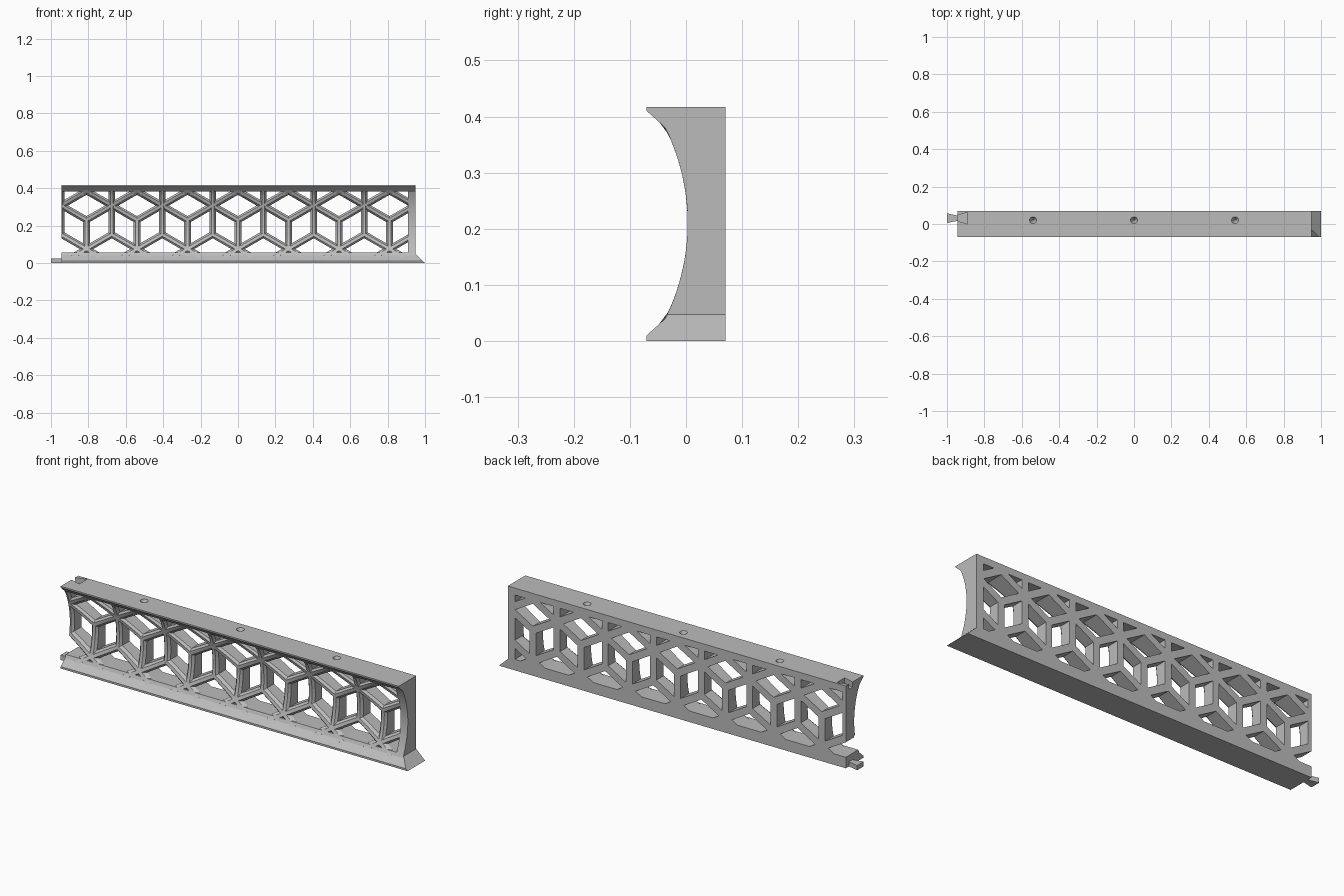
import bpy, bmesh, math
from mathutils import Vector

cube = bpy.data.objects.get("Cube")
if cube:
    bpy.data.objects.remove(cube, do_unlink=True)

grey = bpy.data.materials.new("plain grey")
grey.use_nodes = True
GREY = (0.5, 0.5, 0.5, 1)
grey.diffuse_color = GREY
grey.node_tree.nodes["Principled BSDF"].inputs["Base Color"].default_value = GREY

BACK, TOP, LEFT, RIGHT = 0.07, 0.417, -0.945, 0.95
LOW, HIGH, MID, RADIUS = 0.04, 0.38, 0.21, 0.381


def front(z):
    """Depth of the hollowed front face at height z."""
    dz = min(abs(z - MID), HIGH - MID)
    arc = 0.003 - RADIUS + math.sqrt(RADIUS ** 2 - dz ** 2)
    lip = max(0, abs(z - MID) - dz)
    return max(-BACK, arc - 1.1 * lip)


def finish(name, bm):
    bmesh.ops.recalc_face_normals(bm, faces=bm.faces)
    mesh = bpy.data.meshes.new(name)
    bm.to_mesh(mesh)
    bm.free()
    mesh.materials.append(grey)
    ob = bpy.data.objects.new(name, mesh)
    bpy.context.collection.objects.link(ob)
    return ob


def prism(bm, points, offset):
    """Extrude a flat outline along an offset."""
    face = bm.faces.new([bm.verts.new(p) for p in points])
    new = bmesh.ops.extrude_face_region(bm, geom=[face])["geom"]
    bmesh.ops.translate(bm, verts=[v for v in new if isinstance(v, bmesh.types.BMVert)], vec=offset)


def slice_off(bm, point, normal):
    """Remove everything beyond a plane and cap the cut."""
    geom = bm.verts[:] + bm.edges[:] + bm.faces[:]
    cut = bmesh.ops.bisect_plane(bm, geom=geom, dist=1e-6, plane_co=point, plane_no=normal, clear_outer=True)
    edges = [e for e in cut["geom_cut"] if isinstance(e, bmesh.types.BMEdge) and e.is_boundary]
    if edges:
        bmesh.ops.holes_fill(bm, edges=edges, sides=0)


def rail(x0, x1, z0, z1, steps=24):
    """Extrude the section between two heights along x."""
    bm = bmesh.new()
    heights = {z0, z1} | {z for z in (0.01, LOW, HIGH, TOP - 0.007) if z0 < z < z1}
    heights |= {LOW + (HIGH - LOW) * i / steps for i in range(1, steps)
                if z0 < LOW + (HIGH - LOW) * i / steps < z1}
    outline = [(x0, front(z), z) for z in sorted(heights)] + [(x0, BACK, z1), (x0, BACK, z0)]
    prism(bm, outline, (x1 - x0, 0, 0))
    return bm


def dovetail(bm, x_narrow, x_wide, half_narrow, half_wide, z, height):
    y = 0.031
    prism(bm, [(x_narrow, y - half_narrow, z), (x_wide, y - half_wide, z),
               (x_wide, y + half_wide, z), (x_narrow, y + half_narrow, z)], (0, 0, height))


def subtract(ob, cutter):
    mod = ob.modifiers.new("cut", "BOOLEAN")
    mod.operation, mod.solver, mod.object = "DIFFERENCE", "EXACT", cutter
    cutter.hide_render = True
    bpy.context.view_layer.objects.active = ob
    bpy.ops.object.modifier_apply(modifier=mod.name)
    bpy.data.objects.remove(cutter, do_unlink=True)


# Bottom rail with a mitred foot at the left end
bm = rail(LEFT, 1.0, 0, 0.056)
slice_off(bm, (1.0, 0, 0), Vector((1, 0, 1.06)).normalized())
finish("bottom_rail", bm)

# Solid end frame
finish("end_frame", rail(0.91, RIGHT, 0.03, TOP))

# Top rail with countersunk holes and a dovetail socket
top_rail = finish("top_rail", rail(LEFT, RIGHT, 0.382, TOP))
bm = bmesh.new()
dovetail(bm, LEFT - 0.01, -0.89, 0.012, 0.031, 0.39, 0.05)
subtract(top_rail, finish("socket_cutter", bm))
for x in (-0.54, 0, 0.54):
    bm = bmesh.new()
    bmesh.ops.create_cone(bm, cap_ends=True, segments=24, radius1=0.004, radius2=0.019, depth=0.03)
    bmesh.ops.translate(bm, verts=bm.verts, vec=(x, 0.02, TOP - 0.014))
    subtract(top_rail, finish("hole_cutter", bm))

# Dovetail tongue at the bottom of the right end
bm = bmesh.new()
dovetail(bm, LEFT + 0.01, -1.0, 0.012, 0.026, 0, 0.024)
finish("tongue", bm)


def strut(bm, p, q, steps=8):
    """Bar from p to q in the xz plane, with a chamfered hollowed front."""
    p, q = Vector(p), Vector(q)
    d = (q - p).normalized()
    side = Vector((-d.y, d.x))
    wide, narrow, chamfer = 0.018, 0.008, 0.012
    rings = []
    for i in range(steps + 1):
        c = p.lerp(q, i / steps)
        ring = []
        for s, inset in ((-wide, None), (-wide, chamfer), (-narrow, 0),
                         (narrow, 0), (wide, chamfer), (wide, None)):
            v = c + side * s
            y = BACK if inset is None else front(v.y) + inset
            ring.append(bm.verts.new((v.x, y, v.y)))
        rings.append(ring)
    for a, b in zip(rings, rings[1:]):
        for k in range(len(a)):
            n = (k + 1) % len(a)
            bm.faces.new((a[k], a[n], b[n], b[k]))
    bm.faces.new(rings[0])
    bm.faces.new(rings[-1])


# Lattice of stacked cube outlines
bm = bmesh.new()
HALF, EDGE, CENTRE = 0.135, 0.155, 0.23
for i in range(-3, 4):
    x = i * 2 * HALF
    base, peak = CENTRE - EDGE, CENTRE + EDGE
    strut(bm, (x, CENTRE), (x, base))
    for s in (-1, 1):
        shoulder = (x + s * HALF, CENTRE + EDGE / 2)
        hip = (x + s * HALF, CENTRE - EDGE / 2)
        strut(bm, (x, CENTRE), shoulder)
        strut(bm, shoulder, (x, peak))
        strut(bm, hip, (x, base))
        strut(bm, (x, base), (x + s * HALF, base - EDGE / 2))
    for s in ((-1, 1) if i == -3 else (1,)):
        shoulder = (x + s * HALF, CENTRE + EDGE / 2)
        strut(bm, shoulder, (x + s * HALF, CENTRE - EDGE / 2))
        strut(bm, shoulder, (x + s * HALF, shoulder[1] + EDGE))
for point, normal in (((LEFT, 0, 0), (-1, 0, 0)), ((0.93, 0, 0), (1, 0, 0)),
                      ((0, 0, 0.03), (0, 0, -1)), ((0, 0, 0.389), (0, 0, 1))):
    slice_off(bm, point, normal)
finish("lattice", bm)
